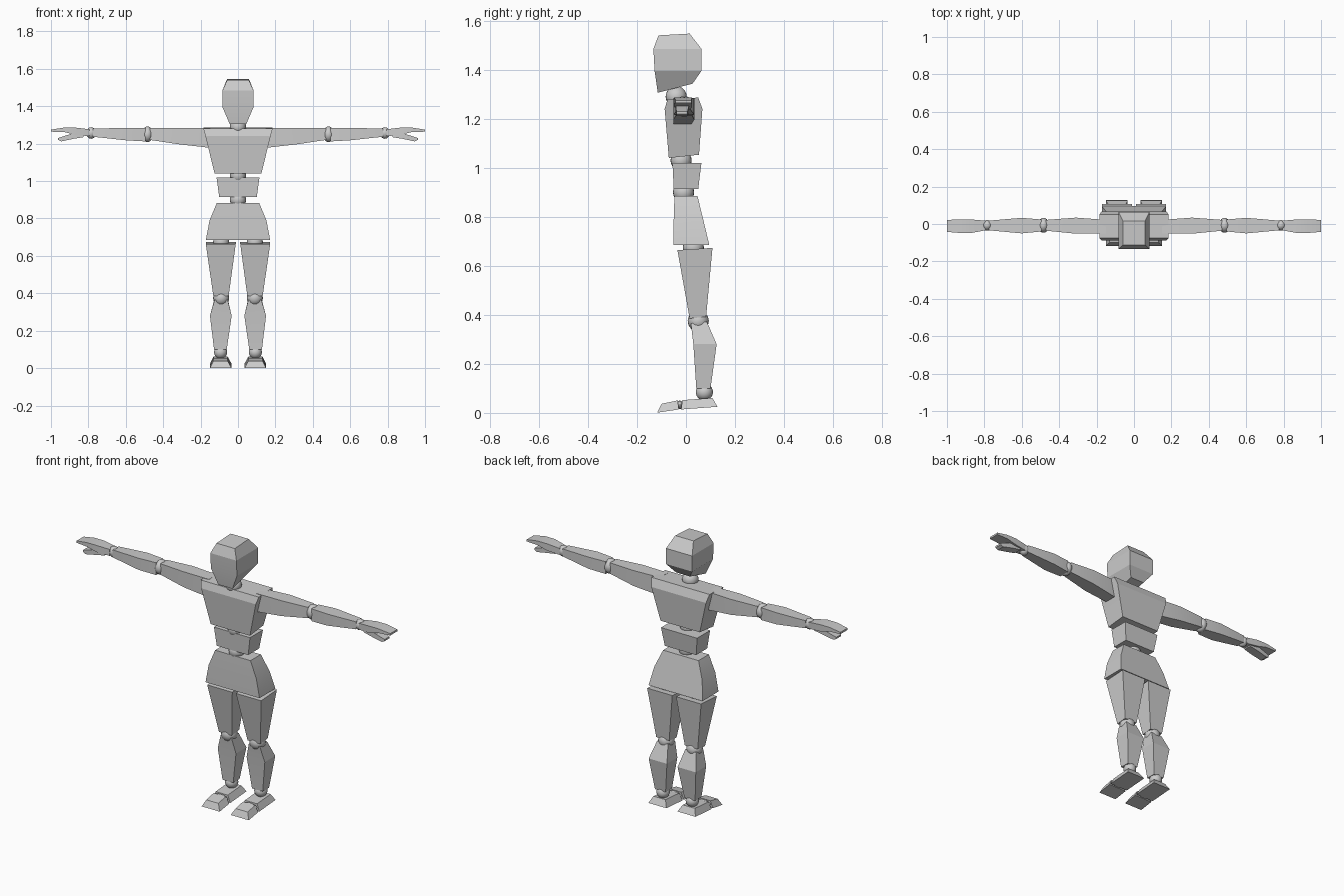
import bpy, bmesh


def finish(ob, mirror, angle):
    bpy.ops.object.select_all(action='DESELECT')
    bpy.context.view_layer.objects.active = ob
    ob.select_set(True)
    bpy.ops.object.shade_smooth_by_angle(angle=angle)
    if mirror:
        m = ob.modifiers.new("mirror", 'MIRROR')
        m.use_mirror_merge = False
    return ob


def loft(name, rings, mirror=False):
    """Four-cornered rings joined into a closed faceted block."""
    bm = bmesh.new()
    vs = [[bm.verts.new(p) for p in r] for r in rings]
    for a, b in zip(vs, vs[1:]):
        for i in range(4):
            j = (i + 1) % 4
            bm.faces.new((a[i], a[j], b[j], b[i]))
    bm.faces.new(vs[0])
    bm.faces.new(vs[-1])
    bmesh.ops.recalc_face_normals(bm, faces=bm.faces)
    me = bpy.data.meshes.new(name)
    bm.to_mesh(me)
    bm.free()
    ob = bpy.data.objects.new(name, me)
    bpy.context.collection.objects.link(ob)
    return finish(ob, mirror, 0.3)


def level(x0, x1, yf, zf, yb, zb):
    """Ring across the body: front edge at yf, zf and back edge at yb, zb."""
    return [(x0, yf, zf), (x1, yf, zf), (x1, yb, zb), (x0, yb, zb)]


def torso(name, rows):
    loft(name, [level(-w, w, *r) for w, *r in rows])


def leg(name, rows):
    loft(name, [level(*r) for r in rows], True)


def arm(name, rows):
    """Rings along x: x, front y, back y, bottom z, top z."""
    loft(name, [[(x, f, b), (x, k, b), (x, k, t), (x, f, t)]
                for x, f, k, b, t in rows], True)


def ball(name, loc, r, mirror=False):
    bm = bmesh.new()
    bmesh.ops.create_uvsphere(bm, u_segments=20, v_segments=12, radius=1)
    for v in bm.verts:
        v.co = [loc[i] + v.co[i] * r[i] for i in range(3)]
    me = bpy.data.meshes.new(name)
    bm.to_mesh(me)
    bm.free()
    ob = bpy.data.objects.new(name, me)
    bpy.context.collection.objects.link(ob)
    finish(ob, mirror, 0.8)


# Head and torso blocks: half width, front y, front z, back y, back z
torso("head", [(.045, -.115, 1.306, .027, 1.343), (.083, -.128, 1.395, .063, 1.395),
               (.083, -.133, 1.485, .063, 1.485), (.058, -.112, 1.54, .015, 1.547)])
torso("chest", [(.125, -.07, 1.04, .053, 1.053), (.174, -.087, 1.24, .067, 1.24),
                (.185, -.075, 1.28, .05, 1.286)])
torso("abdomen", [(.1, -.05, .914, .05, .914), (.115, -.055, 1.02, .063, 1.02)])
torso("pelvis", [(.172, -.05, .685, .095, .685), (.152, -.05, .79, .07, .79),
                 (.113, -.047, .884, .047, .884)])

# Torso joints
ball("neck_joint", (0, -.04, 1.29), (.043, .043, .043))
ball("chest_joint", (0, -.02, 1.03), (.043, .043, .043))
ball("waist_joint", (0, -.01, .9), (.043, .043, .043))

# Legs: inner x, outer x, front y, front z, back y, back z
leg("thigh", [(.05, .132, .015, .385, .082, .392), (.012, .172, -.035, .664, .108, .673)])
leg("shin", [(.06, .128, .042, .1, .1, .1), (.034, .15, .03, .28, .125, .28),
             (.055, .125, .02, .365, .085, .372)])
leg("foot", [(.035, .15, -.02, .014, .128, .025), (.055, .132, -.015, .052, .108, .061)])
leg("toes", [(.035, .15, -.117, .001, -.03, .014), (.055, .132, -.1, .037, -.033, .051)])
ball("hip_joint", (.09, .03, .675), (.043, .043, .043), True)
ball("knee_joint", (.09, .05, .375), (.043, .043, .043), True)
ball("ankle_joint", (.093, .075, .085), (.035, .035, .035), True)
ball("toe_joint", (.093, -.025, .033), (.045, .014, .017), True)

# Arms
arm("upper_arm", [(.15, -.05, .022, 1.178, 1.283), (.31, -.052, .034, 1.196, 1.285),
                  (.47, -.036, .022, 1.22, 1.283)])
arm("forearm", [(.495, -.04, .024, 1.212, 1.283), (.6, -.05, .033, 1.218, 1.285),
                (.775, -.034, .018, 1.237, 1.28)])
ball("elbow_joint", (.484, -.007, 1.25), (.03, .04, .042), True)
ball("wrist_joint", (.785, -.007, 1.257), (.027, .028, .031), True)

# Hands: palm with fingers, and the thumb below
arm("palm_and_fingers", [(.795, -.034, .018, 1.24, 1.277), (.87, -.048, .024, 1.247, 1.286),
                         (.93, -.048, .024, 1.262, 1.286), (1.0, -.042, .022, 1.264, 1.275)])
arm("thumb", [(.825, -.036, .012, 1.235, 1.265), (.88, -.042, .012, 1.226, 1.256),
              (.945, -.04, .008, 1.212, 1.236), (.962, -.038, .006, 1.22, 1.23)])
